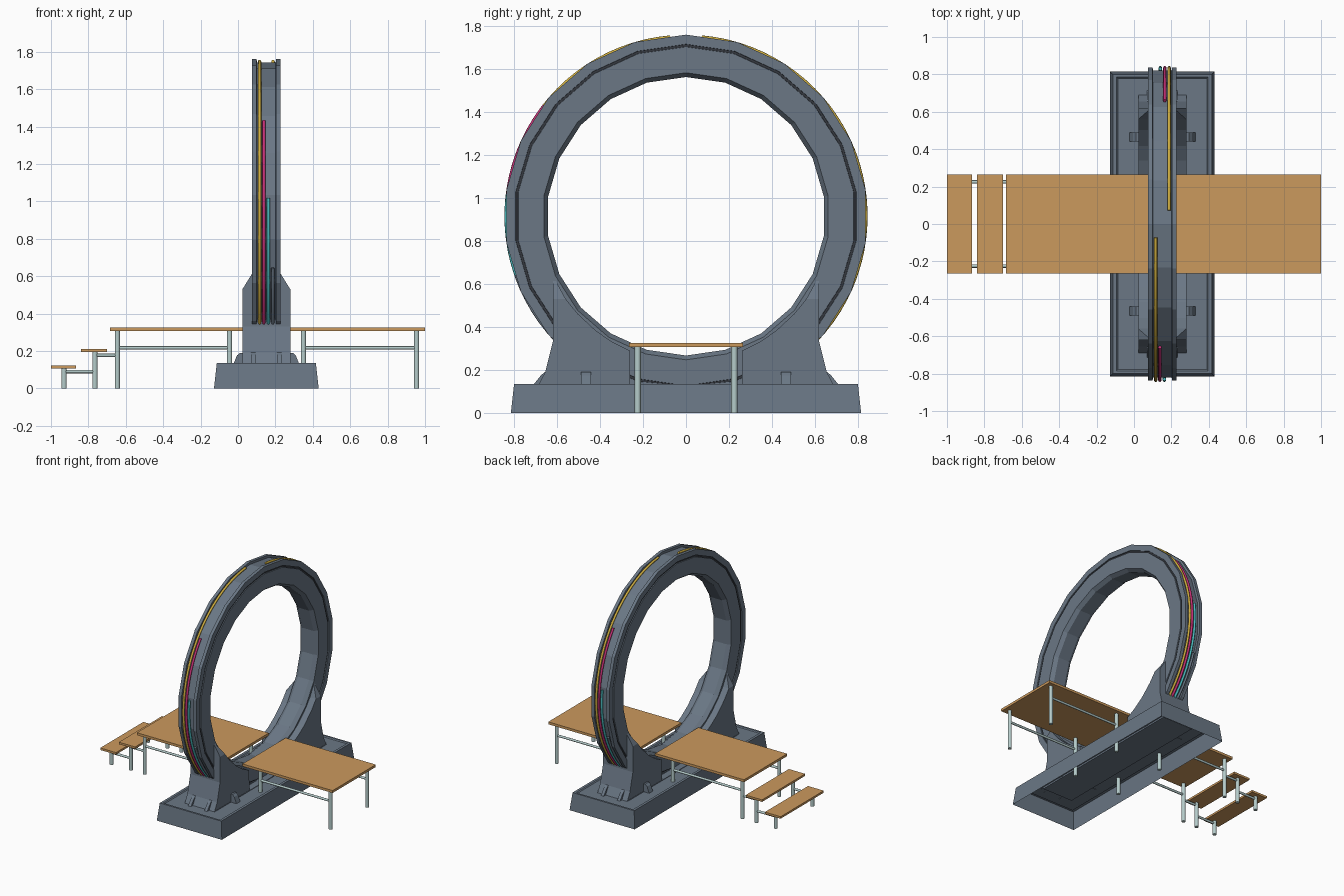
import bpy, bmesh, math
from mathutils import Vector

if "Cube" in bpy.data.objects:
    bpy.data.objects.remove(bpy.data.objects["Cube"])

CX, CZ = 0.1515, 0.915          # ring centre (axis along x)


def mat(name, r, g, b):
    m = bpy.data.materials.new(name)
    m.diffuse_color = (r, g, b, 1)
    m.use_nodes = True
    m.node_tree.nodes["Principled BSDF"].inputs["Base Color"].default_value = m.diffuse_color
    return m


STEEL = mat("blue_grey_steel", 0.145, 0.185, 0.235)
DARK = mat("charcoal", 0.035, 0.04, 0.05)
WOOD = mat("tan_wood", 0.60, 0.32, 0.11)
PIPE = mat("pale_metal", 0.46, 0.60, 0.59)
YELLOW = mat("yellow", 0.62, 0.42, 0.05)
PINK = mat("magenta", 0.55, 0.03, 0.18)
CYAN = mat("cyan", 0.07, 0.50, 0.52)


def make(name, verts, faces, mats, fix=True):
    me = bpy.data.meshes.new(name)
    me.from_pydata(verts, [], faces)
    if fix:
        bm = bmesh.new()
        bm.from_mesh(me)
        bmesh.ops.recalc_face_normals(bm, faces=bm.faces)
        bm.to_mesh(me)
        bm.free()
    for m in mats:
        me.materials.append(m)
    ob = bpy.data.objects.new(name, me)
    bpy.context.collection.objects.link(ob)
    return ob


def box(name, x0, x1, y0, y1, z0, z1, m):
    v = [(x, y, z) for z in (z0, z1) for x, y in ((x0, y0), (x1, y0), (x1, y1), (x0, y1))]
    f = [(3, 2, 1, 0), (4, 5, 6, 7)] + [(i, (i + 1) % 4, (i + 1) % 4 + 4, i + 4) for i in range(4)]
    return make(name, v, f, [m])


def prism(name, a, b, m):
    """Solid joining two matching outlines."""
    n = len(a)
    f = [tuple(range(n)), tuple(range(n, 2 * n))]
    f += [(i, (i + 1) % n, (i + 1) % n + n, i + n) for i in range(n)]
    return make(name, a + b, f, [m])


def tube(name, pts, r, m, n=8):
    """Round rod along a path."""
    pts = [Vector(p) for p in pts]
    v, f = [], []
    for k, p in enumerate(pts):
        t = (pts[min(k + 1, len(pts) - 1)] - pts[max(k - 1, 0)]).normalized()
        s = Vector((1, 0, 0)) if abs(t.x) < 0.5 else Vector((0, 1, 0))
        u = t.cross(s).normalized()
        w = t.cross(u)
        for i in range(n):
            a = 2 * math.pi * i / n
            v.append(p + u * r * math.cos(a) + w * r * math.sin(a))
    for k in range(len(pts) - 1):
        for i in range(n):
            j = (i + 1) % n
            f.append((k * n + i, k * n + j, k * n + n + j, k * n + n + i))
    f += [tuple(range(n)), tuple(range(len(v) - n, len(v)))]
    ob = make(name, v, f, [m])
    for p in ob.data.polygons:
        p.use_smooth = len(p.vertices) == 4
    return ob


# Ring: stepped cross-section (half width, radius) swept round, flattened inside the base
half = [(0.048, 0.648), (0.0765, 0.668), (0.0765, 0.788), (0.070, 0.789), (0.070, 0.800),
        (0.0765, 0.801), (0.0765, 0.845), (0.052, 0.845), (0.050, 0.828)]
prof = half + [(-x, r) for x, r in reversed(half)]
SIDES, P = 22, len(prof)
verts, faces = [], []
for k in range(SIDES):
    a = 2 * math.pi * k / SIDES
    for x, r in prof:
        verts.append((CX + x, r * math.sin(a), max(CZ + r * math.cos(a), 0.125)))
    for i in range(P):
        j, k2 = (i + 1) % P, (k + 1) % SIDES
        faces.append((k * P + i, k * P + j, k2 * P + j, k2 * P + i))
ring = make("ring", verts, faces, [STEEL, DARK])
for p in ring.data.polygons:      # dark groove on both side faces
    if p.index % P in (3, P - 5):
        p.material_index = 1

# Base: open-bottomed tapered shell with a shallow rimmed top
verts, faces = [], []
for hx, hy, z in ((0.28, 0.815, 0), (0.265, 0.80, 0.135), (0.245, 0.785, 0.135), (0.238, 0.778, 0.128)):
    verts += [(CX + sx * hx, sy * hy, z) for sx, sy in ((-1, -1), (1, -1), (1, 1), (-1, 1))]
for l in range(3):
    for i in range(4):
        j = (i + 1) % 4
        faces.append((l * 4 + i, l * 4 + j, l * 4 + 4 + j, l * 4 + 4 + i))
faces.append((12, 13, 14, 15))
make("base", verts, faces, [STEEL], fix=False)
box("mounting_pad", CX - 0.13, CX + 0.13, -0.66, 0.66, 0.115, 0.132, STEEL)

# Supports cradling the ring at front and back, with small brackets
R, W = 0.678, 0.128
for s, side in ((-1, "front"), (1, "back")):
    arc = [(0.56, 0.53, W)]
    for d in (48, 38, 30, 22.7):
        a = math.radians(d)
        arc.append((R * math.sin(a), CZ - R * math.cos(a), W))
    outline = [(0.69, 0.125, W), (0.655, 0.19, W), (0.62, 0.33, W), (0.62, 0.53, W),
               (0.62, 0.64, 0.06)] + arc + [(0.26, 0.125, W)]
    n = len(outline)
    v = [(CX + q * w, s * y, z) for q in (-1, 1) for y, z, w in outline]
    t = [i for i in range(n) if i != 4]
    f = [tuple(t), tuple(i + n for i in t), (3, 4, 5), (3 + n, 4 + n, 5 + n)]
    f += [(i, (i + 1) % n, (i + 1) % n + n, i + n) for i in range(n)]
    make(side + "_support", v, f, [STEEL])
    for q, lr in ((-1, "left"), (1, "right")):
        w = [(0.12, 0.125), (0.12, 0.19), (0.142, 0.19), (0.158, 0.175), (0.178, 0.125)]
        prism(f"{side}_{lr}_bracket",
              [(CX + q * x, s * 0.465 - 0.023, z) for x, z in w],
              [(CX + q * x, s * 0.465 + 0.023, z) for x, z in w], STEEL)
        x = CX + q * 0.07
        w = [(0.65, 0.125), (0.65, 0.195), (0.675, 0.175), (0.715, 0.125)]
        prism(f"{side}_{lr}_rib", [(x - 0.012, s * y, z) for y, z in w],
              [(x + 0.012, s * y, z) for y, z in w], STEEL)

# Cables lying in the outer channel, repeated turned half round on the back
for s, side in ((-1, "front"), (1, "back")):
    for col, dx, start, m in (("yellow", 0.036, 5, YELLOW), ("magenta", 0.013, 52, PINK),
                              ("cyan", -0.011, 83, CYAN), ("grey", -0.035, 109, STEEL)):
        steps = int((134 - start) / 4)
        path = []
        for k in range(steps + 1):
            a = math.radians(start + (134 - start) * k / steps)
            path.append((CX + s * dx, s * 0.836 * math.sin(a), CZ + 0.836 * math.cos(a)))
        tube(f"{side}_{col}_cable", path, 0.009, m)

# Platforms and steps: boards, legs and rails
for name, x0, x1, z0, z1, legs in (("left_platform", -0.685, 0.08, 0.306, 0.325, (-0.645, -0.045)),
                                   ("right_platform", 0.224, 1.0, 0.306, 0.325, (0.35, 0.955)),
                                   ("upper_step", -0.84, -0.70, 0.194, 0.21, (-0.765,)),
                                   ("lower_step", -1.0, -0.865, 0.106, 0.122, (-0.93,))):
    box(name + "_board", x0, x1, -0.265, 0.265, z0, z1, WOOD)
    for x in legs:
        for y in (-0.225, 0.225):
            tube(name + "_leg", [(x, y, 0), (x, y, z0)], 0.0145, PIPE, 10)
for name, x0, x1, z in (("left_rail", -0.645, -0.045, 0.217), ("right_rail", 0.35, 0.955, 0.217),
                        ("upper_step_rail", -0.765, -0.645, 0.177), ("lower_step_rail", -0.93, -0.765, 0.09)):
    for y in (-0.225, 0.225):
        tube(name, [(x0, y, z), (x1, y, z)], 0.009, PIPE)
